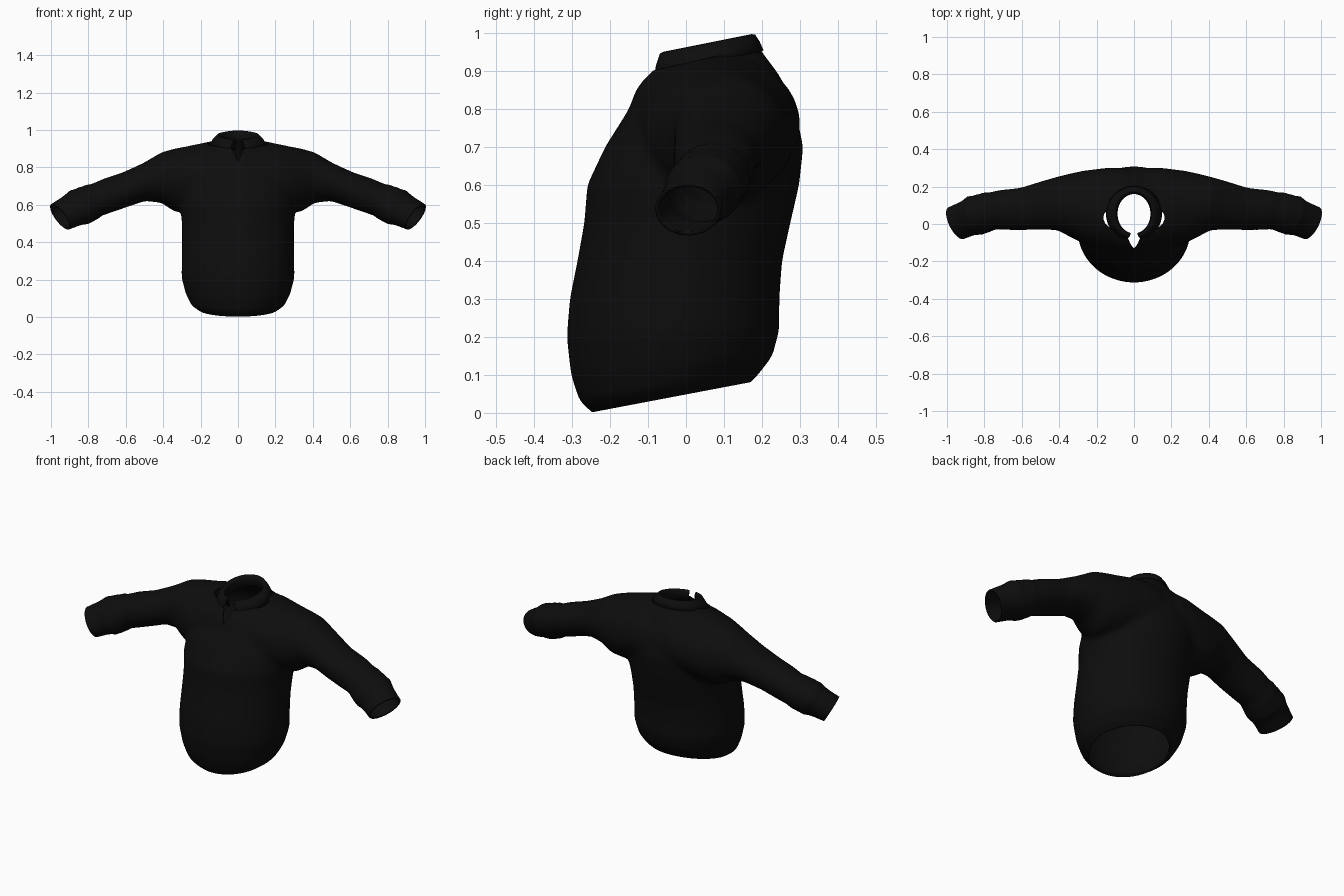
import bpy, bmesh, math
from mathutils import Vector

cube = bpy.data.objects.get("Cube")
if cube:
    bpy.data.objects.remove(cube, do_unlink=True)

cloth = bpy.data.materials.new("black_cloth")
cloth.use_nodes = True
cloth.diffuse_color = (0.004, 0.004, 0.004, 1)
cloth.node_tree.nodes["Principled BSDF"].inputs["Base Color"].default_value = cloth.diffuse_color

SIDES = 48


def add_object(name, bm):
    mesh = bpy.data.meshes.new(name)
    bm.to_mesh(mesh)
    bm.free()
    obj = bpy.data.objects.new(name, mesh)
    bpy.context.collection.objects.link(obj)
    return obj


def finish(obj, thickness):
    obj.data.materials.clear()
    obj.data.materials.append(cloth)
    for p in obj.data.polygons:
        p.use_smooth = True
    solid = obj.modifiers.new("thickness", 'SOLIDIFY')
    solid.thickness = thickness
    solid.offset = -1


def loft(bm, rings, closed=True):
    """Skin a list of point rings; closed rings are also capped at both ends."""
    rows = [[bm.verts.new(p) for p in ring] for ring in rings]
    n = len(rows[0])
    faces = []
    for a, b in zip(rows, rows[1:]):
        for i in range(n if closed else n - 1):
            j = (i + 1) % n
            faces.append(bm.faces.new((a[i], a[j], b[j], b[i])))
    if closed:
        faces += [bm.faces.new(rows[0][::-1]), bm.faces.new(rows[-1])]
    bmesh.ops.recalc_face_normals(bm, faces=faces)


def torso_ring(zf, zb, hw, yf, yb):
    ring = []
    for i in range(SIDES):
        t = math.tau * i / SIDES
        f = (1 - math.cos(t)) / 2
        ring.append((hw * math.sin(t), yf + (yb - yf) * f, zf + (zb - zf) * f))
    return ring


def sleeve_ring(side, x, yc, zc, ry, rz, lean):
    ring = []
    for i in range(SIDES):
        t = math.tau * i / SIDES
        dy, dz = ry * math.cos(t), rz * math.sin(t)
        ring.append((side * (x + lean * dz + lean * 0.65 * dy), yc + dy, zc + dz))
    return ring


# Torso: front height, back height, half width, front depth, back depth
torso = [
    (-.05, .02, .15, -.19, .11), (-.005, .07, .20, -.24, .16),
    (.03, .10, .25, -.28, .19), (.10, .15, .28, -.303, .228),
    (.2, .22, .302, -.314, .246), (.3, .3, .301, -.306, .246),
    (.4, .4, .299, -.286, .253), (.5, .5, .30, -.268, .275),
    (.6, .6, .31, -.26, .298), (.7, .7, .31, -.213, .309),
    (.8, .8, .28, -.15, .288), (.85, .85, .25, -.132, .268),
    (.88, .90, .20, -.11, .238), (.90, .95, .14, -.09, .20),
    (.94, 1.0, .10, -.06, .17),
]
# Sleeve: x, y centre, z centre, y radius, z radius, lean
sleeve = [
    (.06, .08, .76, .22, .185, 0), (.15, .085, .755, .215, .183, 0),
    (.27, .09, .735, .195, .178, 0), (.34, .10, .732, .17, .168, 0),
    (.41, .11, .745, .143, .135, 0), (.5, .098, .722, .128, .102, .05),
    (.6, .08, .682, .113, .092, .15), (.7, .075, .648, .107, .09, .25),
]
# Gathered folds above the cuff
for k in range(7):
    f = k / 6
    r = .096 if k % 2 else .085
    sleeve.append((.765 + .1 * f, .07 - .03 * f, .622 - .042 * f, r + .012, r, .3 + .2 * f))
sleeve += [(.89, .03, .567, .09, .078, .55), (.95, .005, .536, .088, .07, .6),
           (.99, -.01, .515, .086, .068, .6)]

bm = bmesh.new()
loft(bm, [torso_ring(*r) for r in torso])
for side in (1, -1):
    loft(bm, [sleeve_ring(side, *r) for r in sleeve])
form = add_object("shirt_form", bm)

# Blend torso and sleeves into one cloth surface
remesh = form.modifiers.new("blend", 'REMESH')
remesh.mode = 'VOXEL'
remesh.voxel_size = 0.0135
soften = form.modifiers.new("soften", 'SMOOTH')
soften.factor = 0.5
soften.iterations = 7
bpy.context.view_layer.update()
blended = bpy.data.meshes.new_from_object(
    form.evaluated_get(bpy.context.evaluated_depsgraph_get()))
bpy.data.objects.remove(form, do_unlink=True)

bm = bmesh.new()
bm.from_mesh(blended)


def cut(point, normal):
    geom = bm.verts[:] + bm.edges[:] + bm.faces[:]
    bmesh.ops.bisect_plane(bm, geom=geom, plane_co=point,
                           plane_no=Vector(normal).normalized(), clear_outer=True)


# Open the hem, the neck and both cuffs
cut((0, -.24, .003), (0, .19, -1))
cut((0, -.09, .90), (0, -.23, 1))
for side in (1, -1):
    cut((side * .95, .005, .536), (side * .8, -.32, -.5))

# Open the front notch below the collar
slope = .45
tip = Vector((0, 0, .83))
for side in (1, -1):
    faces = [f for f in bm.faces if f.calc_center_median().y < 0
             and f.calc_center_median().z > .78 and abs(f.calc_center_median().x) < .1]
    edges = {e for f in faces for e in f.edges}
    verts = {v for f in faces for v in f.verts}
    bmesh.ops.bisect_plane(bm, geom=list(verts) + list(edges) + faces, plane_co=tip,
                           plane_no=Vector((side, 0, -slope)).normalized())
notch = []
for f in bm.faces:
    c = f.calc_center_median()
    if c.y < 0 and c.z > tip.z and abs(c.x) < slope * (c.z - tip.z):
        notch.append(f)
bmesh.ops.delete(bm, geom=notch, context='FACES')
finish(add_object("shirt_body", bm), 0.01)

# Folded collar: x radius, y radius, drop, front gap, extra drop at the tips
collar = [(.088, .105, .06, .22, 0), (.094, .112, .015, .2, 0), (.102, .118, .001, .2, 0),
          (.115, .127, .004, .22, 0), (.135, .139, .025, .26, .01), (.15, .149, .05, .32, .03)]
rows = []
for rx, ry, drop, gap, extra in collar:
    row = []
    for i in range(SIDES + 1):
        t = gap + (math.tau - 2 * gap) * i / SIDES
        y = .055 - ry * math.cos(t)
        z = .963 + .2 * y - drop - extra * max(0, math.cos(t)) ** 4
        row.append((rx * math.sin(t), y, z))
    rows.append(row)
bm = bmesh.new()
loft(bm, rows, closed=False)
finish(add_object("collar", bm), 0.006)
